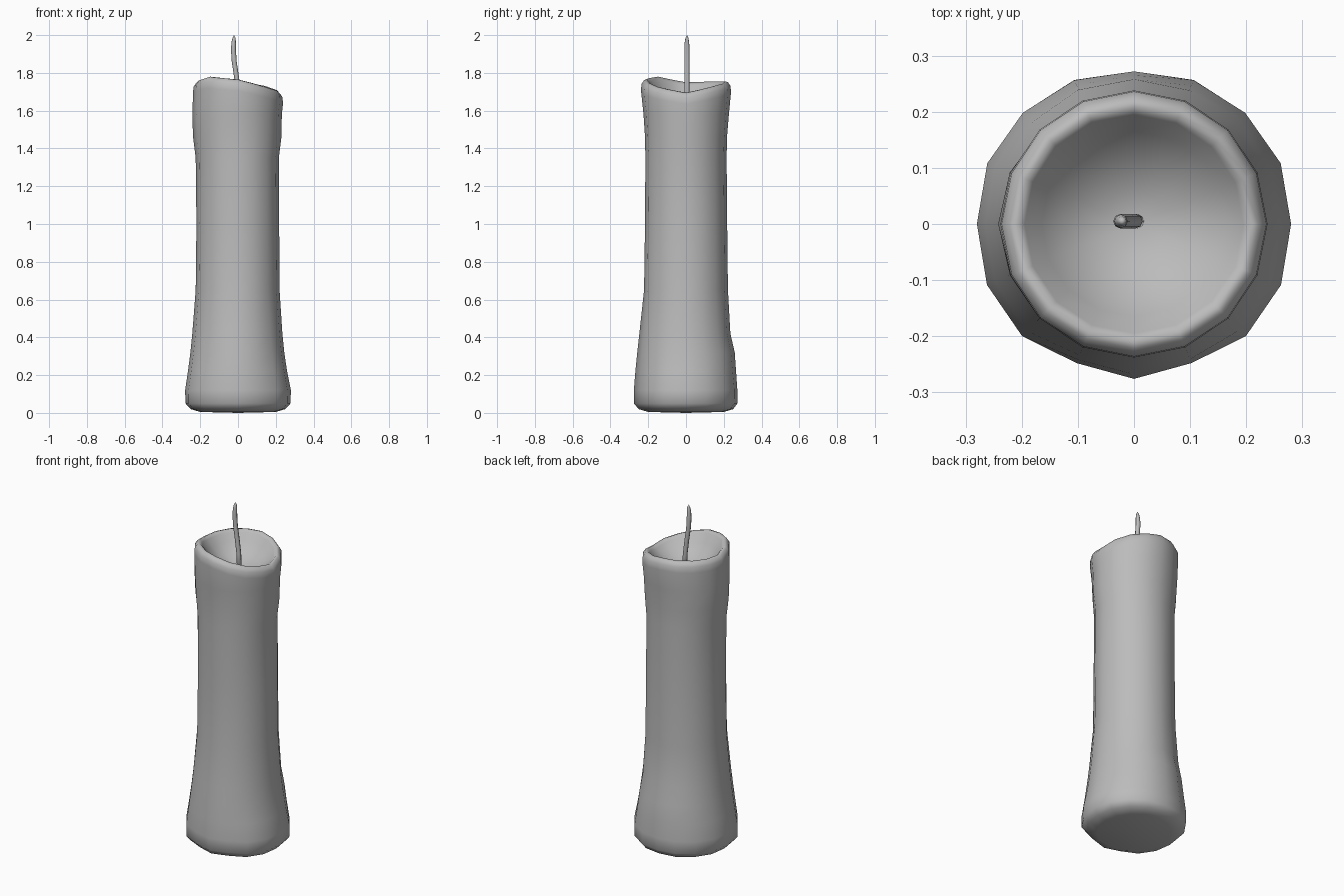
import bpy, bmesh, math
from mathutils import Vector

cube = bpy.data.objects.get("Cube")
if cube:
    bpy.data.objects.remove(cube, do_unlink=True)


def material(name, value):
    mat = bpy.data.materials.new(name)
    mat.use_nodes = True
    color = (value, value, value, 1)
    mat.diffuse_color = color
    mat.node_tree.nodes["Principled BSDF"].inputs["Base Color"].default_value = color
    return mat


def loft(name, rings, mat, start, end):
    """Skin a stack of rings and close both ends with a point."""
    bm = bmesh.new()
    loops = [[bm.verts.new(p) for p in ring] for ring in rings]
    n = len(loops[0])
    for a, b in zip(loops, loops[1:]):
        for i in range(n):
            j = (i + 1) % n
            bm.faces.new((a[i], a[j], b[j], b[i]))
    first, last = bm.verts.new(start), bm.verts.new(end)
    for i in range(n):
        j = (i + 1) % n
        bm.faces.new((first, loops[0][j], loops[0][i]))
        bm.faces.new((last, loops[-1][i], loops[-1][j]))
    bmesh.ops.recalc_face_normals(bm, faces=bm.faces)
    mesh = bpy.data.meshes.new(name)
    bm.to_mesh(mesh)
    bm.free()
    for poly in mesh.polygons:
        poly.use_smooth = True
    mesh.materials.append(mat)
    obj = bpy.data.objects.new(name, mesh)
    bpy.context.collection.objects.link(obj)
    return obj


wax = material("wax grey", 0.5)
wick_mat = material("wick grey", 0.5)

SIDES = 16
# Rim height every eighth of a turn, starting at +x
RIM = [1.695, 1.73, 1.755, 1.755, 1.75, 1.78, 1.765, 1.725]
# Side profiles (radius, height) towards +x, +y, -x and -y
HEIGHTS = [0.05, 0.12, 0.22, 0.32, 0.42, 0.65, 1.0, 1.35, 1.46, 1.58]
RADII = [
    [.278, .28, .26, .245, .235, .22, .218, .216, .23, .232],
    [.272, .272, .265, .258, .235, .222, .218, .215, .217, .227],
    [.278, .28, .265, .252, .242, .224, .22, .224, .238, .242],
    [.276, .276, .268, .258, .247, .222, .217, .215, .217, .225],
]


def cyclic(values, t):
    """Blend smoothly around a closed list, t in turns."""
    n = len(values)
    x = (t % 1) * n
    i, f = int(x) % n, x - int(x)
    f = f * f * (3 - 2 * f)
    return values[i] * (1 - f) + values[(i + 1) % n] * f


def ring(radius, height):
    points = []
    for i in range(SIDES):
        t = i / SIDES
        a = t * math.tau
        r = radius(t)
        points.append((r * math.cos(a), r * math.sin(a), height(t)))
    return points


def rim(t):
    return cyclic(RIM, t)


def lumpy(t):
    """Flattened patches on the front of the foot."""
    return 0.96 if round(t * SIDES) in (11, 13) else 1.02 if round(t * SIDES) % 4 else 1


# Candle body: rounded foot, waisted shaft, thick lip and melted hollow
rings = [ring(lambda t: 0.20, lambda t: 0.005),
         ring(lambda t: 0.25 * lumpy(t), lambda t: 0.02)]
for k, z in enumerate(HEIGHTS):
    blend = max(0, 1 - z / 0.5)
    rings.append(ring(
        lambda t: cyclic([r[k] for r in RADII], t) * (1 + (lumpy(t) - 1) * blend),
        lambda t: z))
LIP = [(.238, -.06), (.236, -.025), (.222, -.004), (.208, 0), (.195, -.014)]
for r, dz in LIP:
    rings.append(ring(lambda t: r, lambda t: rim(t) + dz))
for r, w in [(.165, .62), (.12, .3), (.06, .08)]:
    rings.append(ring(lambda t: r, lambda t: 1.61 + (rim(t) - 1.61) * w))
loft("candle_body", rings, wax, (0, 0, 0), (0, 0, 1.61))

# Wick: thin bent stem with a tapered tip
PATH = [(.006, 1.58, .013), (.002, 1.7, .013), (-.008, 1.78, .013), (-.02, 1.86, .013),
        (-.024, 1.92, .013), (-.023, 1.96, .012), (-.021, 1.985, .008)]
wick_rings = []
for x, z, r in PATH:
    wick_rings.append([Vector((x + r * math.cos(i * math.tau / 8),
                               r * math.sin(i * math.tau / 8) + 0.005, z)) for i in range(8)])
loft("wick", wick_rings, wick_mat, (.006, .005, 1.575), (-.021, .005, 2.0))
